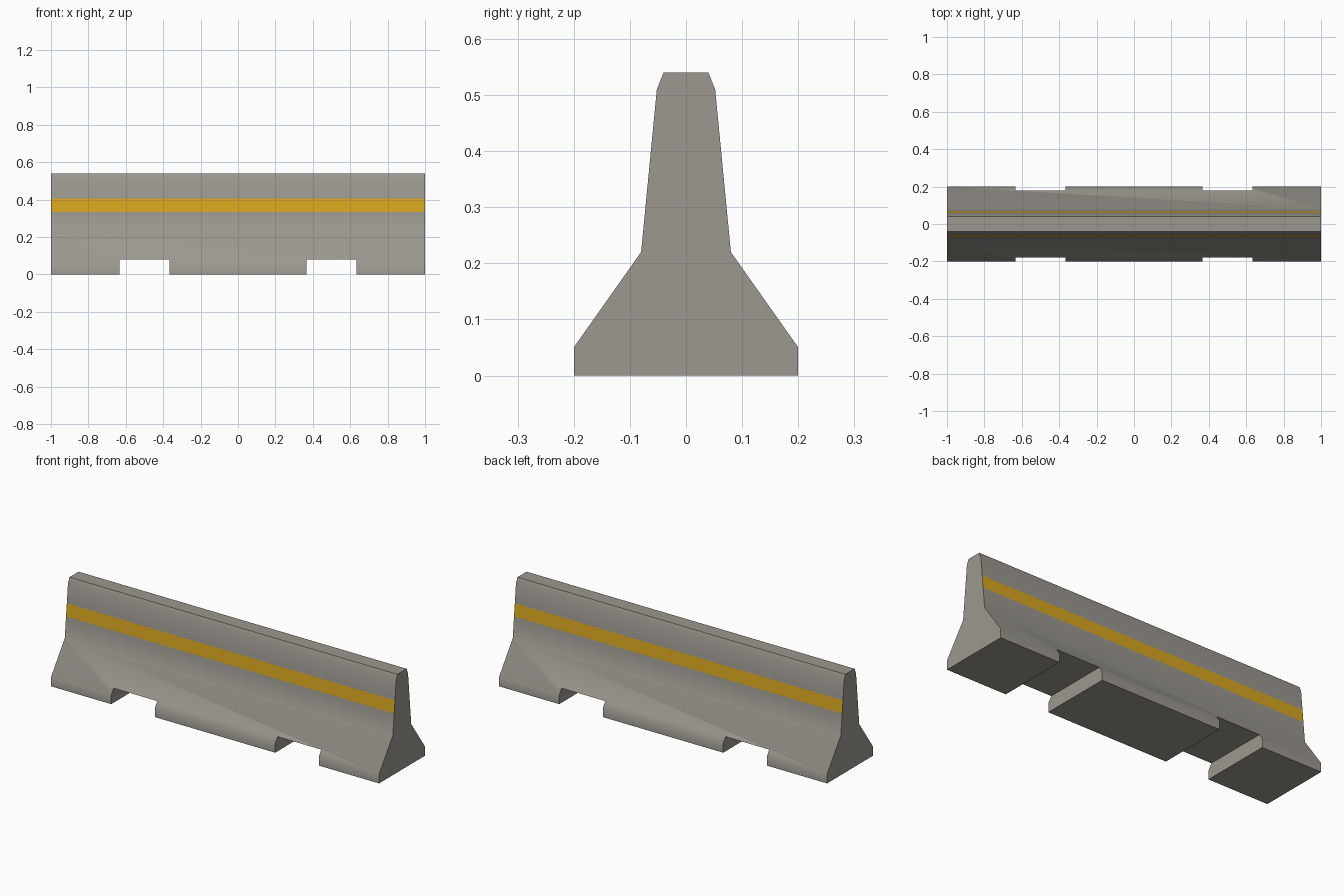
import bpy, bmesh, math

if "Cube" in bpy.data.objects:
    bpy.data.objects.remove(bpy.data.objects["Cube"])

def material(name, color):
    m = bpy.data.materials.new(name)
    m.diffuse_color = color
    m.use_nodes = True
    m.node_tree.nodes["Principled BSDF"].inputs["Base Color"].default_value = m.diffuse_color
    return m

concrete = material("concrete", (0.33, 0.315, 0.28, 1))
yellow = material("yellow_paint", (0.68, 0.38, 0.015, 1))

# Half cross-section (y, z); the two middle points bound the painted stripe
STRIPE = (0.335, 0.405)
slope = lambda z: 0.08 - (z - 0.22) * 0.028 / 0.29
half = [(0.2, 0), (0.2, 0.05), (0.08, 0.22)]
half += [(slope(z), z) for z in STRIPE]
half += [(0.052, 0.51), (0.04, 0.54)]
profile = half + [(-y, z) for y, z in reversed(half)]

# Barrier body: profile extruded along x
bm = bmesh.new()
end = bm.faces.new([bm.verts.new((-1, y, z)) for y, z in profile])
ext = bmesh.ops.extrude_face_region(bm, geom=[end], use_keep_orig=True)
bmesh.ops.translate(bm, vec=(2, 0, 0),
                    verts=[v for v in ext["geom"] if isinstance(v, bmesh.types.BMVert)])
bmesh.ops.recalc_face_normals(bm, faces=bm.faces)
for f in bm.faces:
    zs = [v.co.z for v in f.verts]
    if min(zs) > STRIPE[0] - 0.001 and max(zs) < STRIPE[1] + 0.001:
        f.material_index = 1
mesh = bpy.data.meshes.new("barrier")
bm.to_mesh(mesh)
bm.free()
mesh.materials.append(concrete)
mesh.materials.append(yellow)
barrier = bpy.data.objects.new("barrier", mesh)
bpy.context.collection.objects.link(barrier)

# Forklift / drainage notches through the base
bpy.context.view_layer.objects.active = barrier
for x in (-0.5, 0.5):
    bpy.ops.mesh.primitive_cube_add(size=1, location=(x, 0, 0.03))
    cutter = bpy.context.object
    cutter.name = "notch_cutter"
    cutter.scale = (0.266, 0.6, 0.1)
    cutter.data.materials.append(concrete)
    cutter.hide_render = True
    mod = barrier.modifiers.new("notch", "BOOLEAN")
    mod.operation = 'DIFFERENCE'
    mod.solver = 'EXACT'
    mod.object = cutter
    bpy.context.view_layer.objects.active = barrier
    bpy.ops.object.modifier_apply(modifier=mod.name)
    bpy.data.objects.remove(cutter)

# Soft shading across the shallow profile bends
bpy.ops.object.select_all(action='DESELECT')
barrier.select_set(True)
bpy.context.view_layer.objects.active = barrier
bpy.ops.object.shade_smooth_by_angle(angle=math.radians(40))
